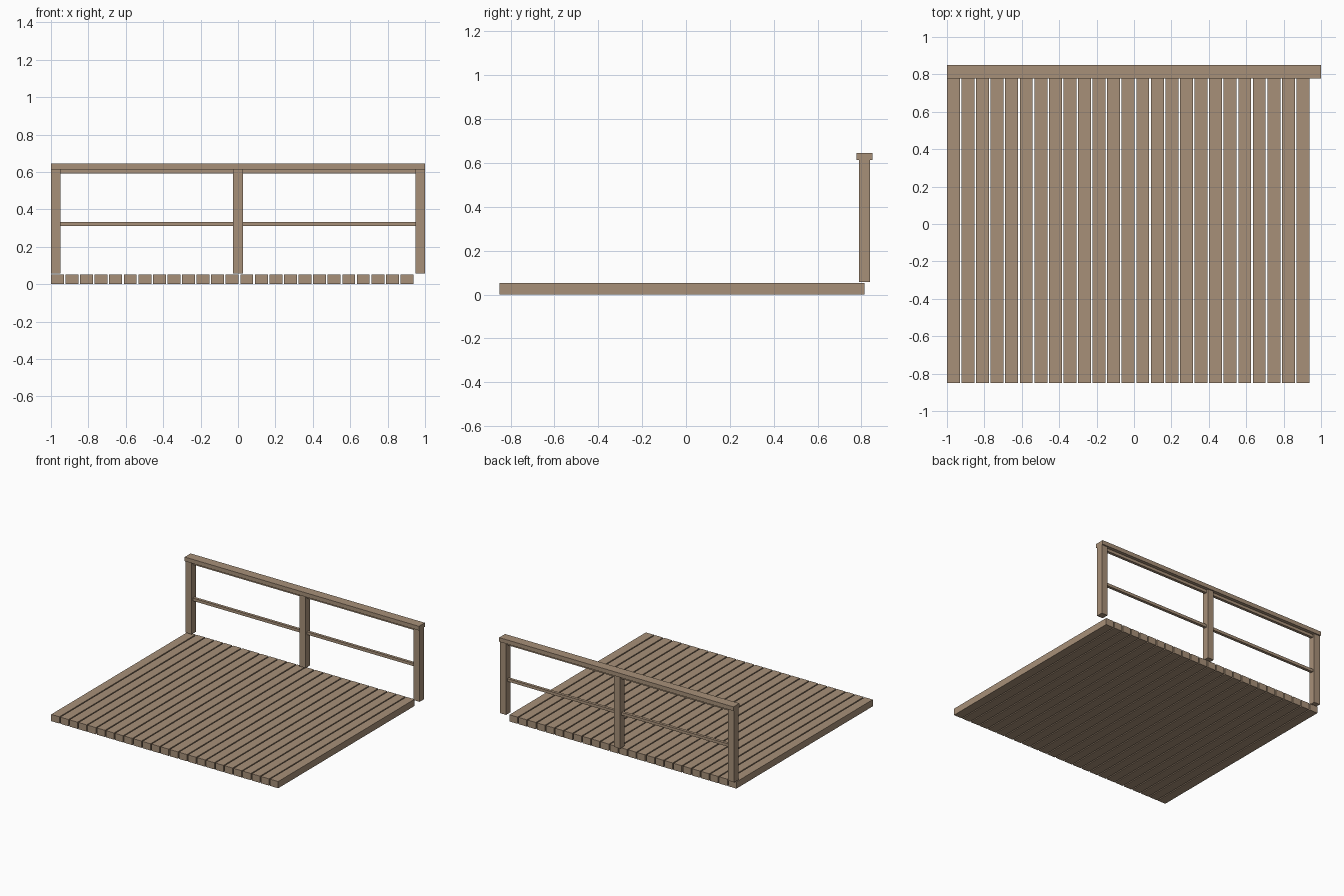
import bpy
import bmesh
from mathutils import Matrix, Vector

default = bpy.data.objects.get("Cube")
if default:
    bpy.data.objects.remove(default, do_unlink=True)

WOOD = (0.39, 0.28, 0.19, 1.0)
wood = bpy.data.materials.new("weathered wood")
wood.use_nodes = True
wood.diffuse_color = WOOD
wood.node_tree.nodes["Principled BSDF"].inputs["Base Color"].default_value = WOOD


def box(name, low, high):
    """Timber with flat faces between two opposite corners."""
    low, high = Vector(low), Vector(high)
    bm = bmesh.new()
    bmesh.ops.create_cube(bm, size=1, matrix=Matrix.Diagonal((*(high - low), 1)))
    mesh = bpy.data.meshes.new(name)
    bm.to_mesh(mesh)
    bm.free()
    mesh.materials.append(wood)
    obj = bpy.data.objects.new(name, mesh)
    obj.location = (low + high) / 2
    bpy.context.collection.objects.link(obj)
    return obj


# Deck: a row of boards with narrow gaps
BOARDS, BOARD_WIDTH, DECK_END = 25, 0.069, 0.938
pitch = (DECK_END + 1 - BOARD_WIDTH) / (BOARDS - 1)
for i in range(BOARDS):
    x = -1 + i * pitch
    box(f"deck_board_{i + 1}", (x, -0.85, 0), (x + BOARD_WIDTH, 0.813, 0.052))

# Railing posts
RAIL_Y, HALF_POST, POST_TOP = 0.814, 0.026, 0.613
post_x = {"right": HALF_POST - 1, "middle": 0, "left": 1 - HALF_POST}
for side, x in post_x.items():
    box(f"{side}_post", (x - HALF_POST, RAIL_Y - HALF_POST, 0.058),
        (x + HALF_POST, RAIL_Y + HALF_POST, POST_TOP))

# Thin rails spanning between neighbouring posts
HALF_RAIL = 0.011
for side, a, b in (("right", "right", "middle"), ("left", "middle", "left")):
    for level, z in (("middle", 0.322), ("upper", POST_TOP - HALF_RAIL)):
        box(f"{side}_{level}_rail",
            (post_x[a] + HALF_POST, RAIL_Y - HALF_RAIL, z - HALF_RAIL),
            (post_x[b] - HALF_POST, RAIL_Y + HALF_RAIL, z + HALF_RAIL))

# Handrail cap
box("handrail", (-1, 0.778, POST_TOP), (1, 0.85, 0.645))
